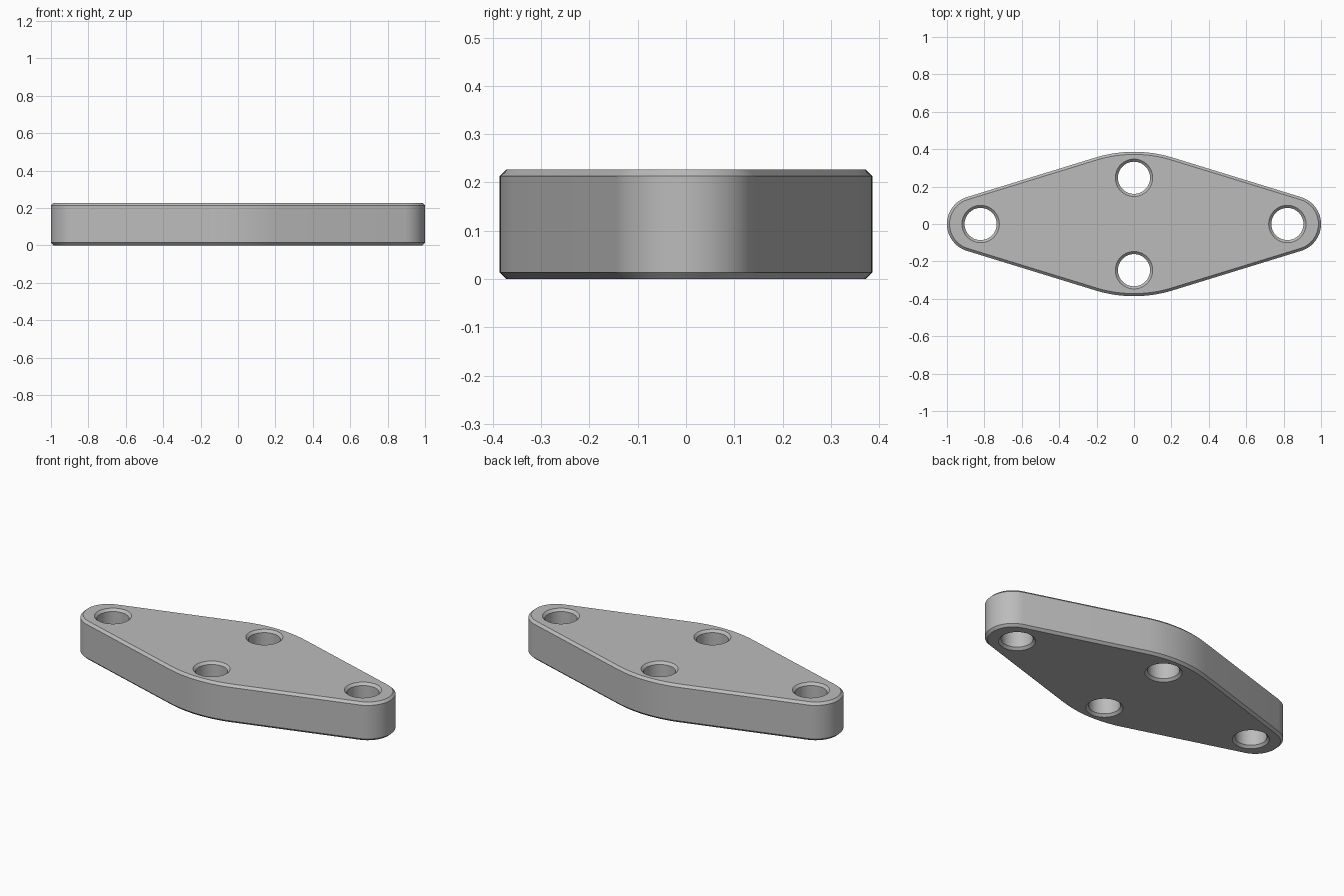
import bpy, bmesh
from math import sin, cos, pi, radians, atan2, hypot, acos

cube = bpy.data.objects.get("Cube")
if cube:
    bpy.data.objects.remove(cube)

HEIGHT = 0.227
CHAMFER = 0.014
END_R, SIDE_R, HALF_DEPTH = 0.15, 0.70, 0.386
HOLE_R = 0.086
HOLES = [(0.82, 0), (-0.82, 0), (0, 0.247), (0, -0.247)]


def outline(inset):
    """Rounded diamond: two end arcs and two broad side arcs joined by tangents."""
    end_x, side_y = 1 - END_R, HALF_DEPTH - SIDE_R
    # direction of the shared tangent's normal, measured from +x
    tangent = atan2(-side_y, end_x) + acos((SIDE_R - END_R) / hypot(end_x, side_y))
    arcs = [(end_x, 0, END_R, -tangent, tangent, 24),
            (0, side_y, SIDE_R, tangent, pi - tangent, 16),
            (-end_x, 0, END_R, pi - tangent, pi + tangent, 24),
            (0, -side_y, SIDE_R, pi + tangent, 2 * pi - tangent, 16)]
    points = []
    for cx, cy, r, start, stop, steps in arcs:
        for i in range(steps + 1):
            a = start + (stop - start) * i / steps
            points.append((cx + (r - inset) * cos(a), cy + (r - inset) * sin(a)))
    return points


def circle(cx, cy, r, steps=48):
    return [(cx + r * cos(2 * pi * i / steps), cy + r * sin(2 * pi * i / steps))
            for i in range(steps)]


def add_wall(bm, narrow, wide):
    """Chamfered wall through four levels; returns the bottom and top rim edges."""
    levels = [(narrow, 0), (wide, CHAMFER), (wide, HEIGHT - CHAMFER), (narrow, HEIGHT)]
    rings = [[bm.verts.new((x, y, z)) for x, y in pts] for pts, z in levels]
    n = len(narrow)
    for low, high in zip(rings, rings[1:]):
        for i in range(n):
            j = (i + 1) % n
            bm.faces.new((low[i], low[j], high[j], high[i]))
    return [[bm.edges.get((ring[i], ring[(i + 1) % n])) for i in range(n)]
            for ring in (rings[0], rings[-1])]


bm = bmesh.new()
# Outer rim and the four through holes
rims = [add_wall(bm, outline(CHAMFER), outline(0))]
for x, y in HOLES:
    rims.append(add_wall(bm, circle(x, y, HOLE_R + CHAMFER), circle(x, y, HOLE_R)))
# Flat bottom and top around the holes
for side, direction in ((0, -1), (1, 1)):
    edges = [e for rim in rims for e in rim[side]]
    bmesh.ops.triangle_fill(bm, use_beauty=True, use_dissolve=False,
                            edges=edges, normal=(0, 0, direction))
bmesh.ops.recalc_face_normals(bm, faces=bm.faces)

mesh = bpy.data.meshes.new("flange_plate")
bm.to_mesh(mesh)
bm.free()
plate = bpy.data.objects.new("flange_plate", mesh)
bpy.context.collection.objects.link(plate)

# Plain grey metal
grey = bpy.data.materials.new("plain_grey")
grey.use_nodes = True
colour = (0.5, 0.5, 0.5, 1)
grey.diffuse_color = colour
grey.node_tree.nodes["Principled BSDF"].inputs["Base Color"].default_value = colour
mesh.materials.append(grey)

# Smooth arcs, crisp chamfers
bpy.ops.object.select_all(action="DESELECT")
plate.select_set(True)
bpy.context.view_layer.objects.active = plate
bpy.ops.object.shade_smooth_by_angle(angle=radians(30))
